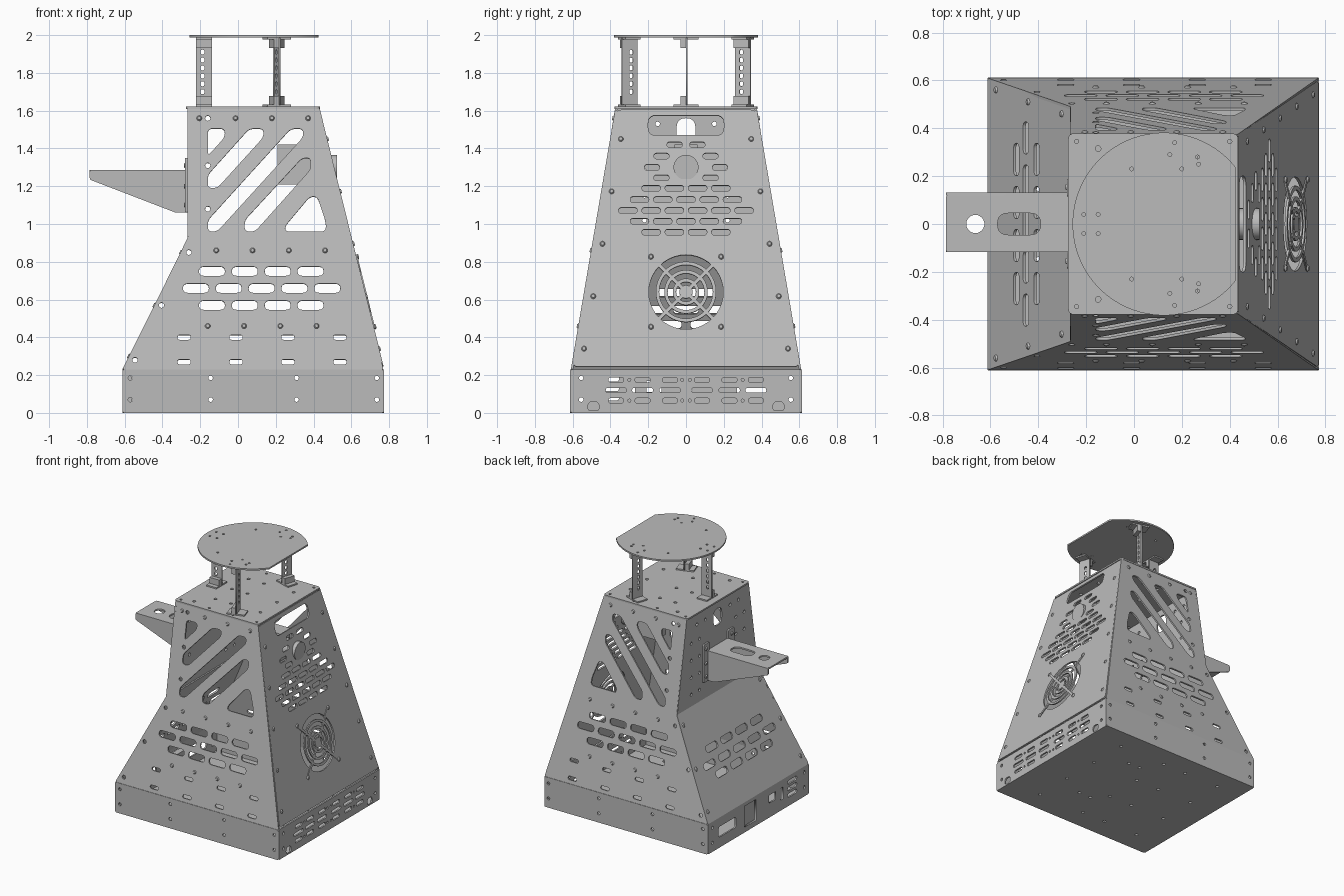
import bpy, bmesh, math
from mathutils import Matrix, Vector

cube = bpy.data.objects.get("Cube")
if cube:
    bpy.data.objects.remove(cube, do_unlink=True)

grey = bpy.data.materials.new("sheet_metal_grey")
grey.use_nodes = True
grey.diffuse_color = (0.5, 0.5, 0.5, 1)
grey.node_tree.nodes["Principled BSDF"].inputs["Base Color"].default_value = (0.5, 0.5, 0.5, 1)
T = 0.012  # sheet thickness


def add(name, bm):
    bmesh.ops.remove_doubles(bm, verts=bm.verts, dist=1e-5)
    bmesh.ops.recalc_face_normals(bm, faces=bm.faces)
    mesh = bpy.data.meshes.new(name)
    bm.to_mesh(mesh)
    bm.free()
    mesh.materials.clear()
    mesh.materials.append(grey)
    ob = bpy.data.objects.new(name, mesh)
    bpy.context.collection.objects.link(ob)
    return ob


# --- 2D outline helpers ---
def rounded(pts, r):
    out = []
    for i, p in enumerate(pts):
        p, a, b = Vector(p), Vector(pts[i - 1]), Vector(pts[(i + 1) % len(pts)])
        s = p + (a - p).normalized() * min(r, (a - p).length * 0.495)
        e = p + (b - p).normalized() * min(r, (b - p).length * 0.495)
        for k in range(6):
            t = k / 5
            out.append(s * (1 - t) ** 2 + p * 2 * t * (1 - t) + e * t * t)
    return out


def rect(x0, x1, y0, y1, r=0):
    pts = [(x0, y0), (x1, y0), (x1, y1), (x0, y1)]
    return rounded(pts, r) if r else pts


def slot(x, y, w, h):
    return rect(x - w / 2, x + w / 2, y - h / 2, y + h / 2, min(w, h) / 2)


def circle(x, y, r, n=12):
    return [(x + r * math.cos(math.tau * i / n), y + r * math.sin(math.tau * i / n)) for i in range(n)]


def row(count, pitch, y, w, h, x=0):
    return [slot(x + (i - (count - 1) / 2) * pitch, y, w, h) for i in range(count)]


def dots(xs, ys, r=0.012):
    return [circle(x, y, r) for x in xs for y in ys]


def frame(u, v, origin):
    u, v = Vector(u), Vector(v)
    n = u.cross(v).normalized()
    return Matrix((u, v, n)).transposed().to_4x4(), Vector(origin)


# --- flat sheet with cut-outs, placed by its width and height directions ---
def sheet(name, place, loops, screws=(), mirror=False, t=T):
    m, o = place
    m = Matrix.Translation(o) @ m
    if mirror:
        m = Matrix.Scale(-1, 4, (0, 1, 0)) @ m
    cu = bpy.data.curves.new(name, 'CURVE')
    cu.dimensions, cu.fill_mode, cu.extrude = '2D', 'BOTH', t / 2
    for loop in loops:
        sp = cu.splines.new('POLY')
        sp.points.add(len(loop) - 1)
        for pt, co in zip(sp.points, loop):
            pt.co = (co[0], co[1], 0, 1)
        sp.use_cyclic_u = True
    tmp = bpy.data.objects.new(name, cu)
    bpy.context.collection.objects.link(tmp)
    dg = bpy.context.evaluated_depsgraph_get()
    mesh = bpy.data.meshes.new_from_object(tmp.evaluated_get(dg))
    bpy.data.objects.remove(tmp)
    bm = bmesh.new()
    bm.from_mesh(mesh)
    bpy.data.meshes.remove(mesh)
    bm.transform(m @ Matrix.Translation((0, 0, -t / 2)))
    add(name, bm)
    if screws:
        bm = bmesh.new()
        for x, y in screws:
            bmesh.ops.create_cone(bm, cap_ends=True, segments=10, radius1=0.015, radius2=0.009, depth=0.008,
                                  matrix=m @ Matrix.Translation((x, y, 0.003)))
        add(name + "_screws", bm)


def box(name, lo, hi, m=Matrix()):
    bm = bmesh.new()
    lo, hi = Vector(lo), Vector(hi)
    bmesh.ops.create_cube(bm, size=1, matrix=m @ Matrix.Translation((lo + hi) / 2) @ Matrix.Diagonal((*(hi - lo), 1)))
    return add(name, bm)


X, Y, Z = (1, 0, 0), (0, 1, 0), (0, 0, 1)

# --- base tray ---
sheet("tray_bottom", frame(X, Y, (0, 0, T)), [rect(-0.61, 0.77, -0.61, 0.61, 0.02)]
      + dots((-0.4, -0.1, 0.1, 0.5), (-0.45, -0.15, 0.15, 0.45)) + dots((0.2, 0.3), (-0.25, 0.3)))
for mir, side in ((False, "right"), (True, "left")):
    sheet("tray_wall_" + side, frame(X, Z, (0, -0.613, 0)),
          [rect(-0.61, 0.77, 0, 0.23, 0.012)] + dots((-0.57, -0.145, 0.31, 0.735), (0.07, 0.185)), mirror=mir)
vents = [slot(s * y, z, 0.11 if z == 0.12 else 0.08, 0.026)
         for z in (0.065, 0.12, 0.175) for y in (0.085, 0.23, 0.37) for s in (-1, 1)]
feet = [rect(s * 0.49 - 0.03, s * 0.49 + 0.03, 0.005, 0.06, 0.028) for s in (-1, 1)]
sheet("tray_vent_wall", frame(Y, Z, (0.772, 0, 0)),
      [rect(-0.61, 0.61, 0, 0.23, 0.012)] + vents + feet + dots((-0.555, 0.555), (0.07, 0.185))
      + dots((-0.3, -0.02, 0.02, 0.3), (0.065, 0.175), 0.008))
sheet("tray_port_wall", frame((0, -1, 0), Z, (-0.612, 0, 0)),
      [rect(-0.61, 0.61, 0, 0.23, 0.012), rect(-0.48, -0.27, 0.08, 0.16, 0.02), rect(-0.17, -0.03, 0.04, 0.2),
       rect(0.13, 0.21, 0.11, 0.17), rect(0.27, 0.3, 0.08, 0.17)]
      + [slot(0.41, z, 0.11, 0.03) for z in (0.08, 0.13, 0.18)] + dots((-0.555, 0.555), (0.07, 0.185)))
box("power_socket", (-0.604, 0.035, 0.045), (-0.56, 0.165, 0.195))

# --- slanted side panels with diagonal windows ---
outline = rounded([(-0.61, 0.23), (0.77, 0.23), (0.432, 1.615), (-0.265, 1.615), (-0.265, 0.93)], 0.01)
windows = [
    [(-0.16, 1.36), (-0.07, 1.46), (-0.07, 1.505), (-0.16, 1.505)],
    [(-0.16, 1.19), (-0.11, 1.19), (0.135, 1.46), (0.135, 1.505), (0.06, 1.505), (-0.16, 1.26)],
    [(-0.16, 0.96), (-0.11, 0.96), (0.345, 1.46), (0.345, 1.505), (0.28, 1.505), (-0.16, 1.02)],
    [(0.035, 0.96), (0.09, 0.96), (0.385, 1.29), (0.385, 1.35), (0.34, 1.35), (0.035, 1.02)],
    [(0.25, 0.96), (0.465, 0.96), (0.465, 1.01), (0.42, 1.145), (0.38, 1.145), (0.25, 0.99)]]
cuts = [rounded(w, 0.025) for w in windows]
for n, z, x in ((4, 0.75, 0.123), (5, 0.66, 0.125), (4, 0.57, 0.123)):
    cuts += row(n, 0.174, z, 0.137, 0.048, x)
for z in (0.4, 0.27):
    cuts += row(4, 0.275, z, 0.07, 0.026, 0.127)
cuts += [circle(x, z, 0.014) for x, z in
         ((-0.16, 1.56), (-0.16, 1.31), (-0.16, 1.08), (-0.26, 0.85), (-0.405, 0.57), (-0.545, 0.28), (0.43, 1.53))
         if z != 1.53]
side_screws = [(x0 + 0.192 * i, z) for x0, z in ((-0.115, 0.86), (-0.16, 0.46), (-0.205, 1.56)) for i in range(4)]
SL = 0.1703
for mir, side in ((False, "right"), (True, "left")):
    sheet("side_panel_" + side, frame(X, (0, SL, 1), (0, -0.649, 0)), [outline] + cuts, side_screws, mir)

# --- vented fan panel ---
fan_place = frame(Y, (-0.248, 0, 1), (0.832, 0, 0))
fan = [rounded([(-0.6, 0.245), (0.6, 0.245), (0.372, 1.605), (-0.372, 1.605)], 0.03),
       rect(-0.2, 0.2, 1.47, 1.575, 0.04), circle(0, 0.64, 0.197, 40)]
for n, z in ((4, 1.19), (5, 1.13), (6, 1.072), (5, 1.015), (4, 0.957)):
    fan += row(n, 0.123, z, 0.098, 0.03)
for y, z in ((0.06, 1.42), (0.13, 1.36), (0.18, 1.3), (0.13, 1.245)):
    fan += [slot(s * y, z, 0.08, 0.03) for s in (-1, 1)]
edge = [(s * (0.345 + 0.0487 * i), 1.45 - 0.2775 * i) for i in range(5) for s in (-1, 1)]
sheet("fan_panel", fan_place, fan, edge)
gm, go = fan_place
lift = (gm, go + gm.col[2].xyz * 0.006)
for i, r in enumerate((0.16, 0.115, 0.07)):
    sheet("fan_guard_ring_%d" % i, lift, [circle(0, 0.64, r, 40), circle(0, 0.64, r - 0.018, 40)], t=0.01)
sheet("fan_guard_hub", lift, [circle(0, 0.64, 0.035, 20)], t=0.01)
for i in range(4):
    a = math.pi / 4 + i * math.pi / 2
    d, w = Vector((math.cos(a), math.sin(a))), Vector((-math.sin(a), math.cos(a))) * 0.009
    c = Vector((0, 0.64))
    sheet("fan_guard_spoke_%d" % i, lift, [[c + d * 0.02 - w, c + d * 0.27 - w, c + d * 0.27 + w, c + d * 0.02 + w]],
          [c + d * 0.262], t=0.01)

# --- round button and its housing ---
bm = bmesh.new()
bmesh.ops.create_cone(bm, cap_ends=True, segments=32, radius1=0.066, radius2=0.066, depth=0.14,
                      matrix=Matrix.Translation((0.455, 0, 1.3)) @ Matrix.Rotation(math.pi / 2, 4, 'Y'))
button = add("round_button", bm)
bpy.context.view_layer.objects.active = button
button.select_set(True)
bpy.ops.object.shade_smooth_by_angle()
button.select_set(False)
box("button_housing", (0.21, -0.06, 1.21), (0.4, 0.06, 1.42))

# --- panels on the arm side ---
sheet("upper_arm_panel", frame((0, -1, 0), Z, (-0.268, 0, 0)),
      [rounded([(-0.487, 0.93), (0.487, 0.93), (0.375, 1.615), (-0.375, 1.615)], 0.015),
       rect(-0.05, 0.05, 1.43, 1.56, 0.05)] + dots((-0.32, -0.22, 0.22, 0.32), (1.02, 1.15, 1.28, 1.41))
      + dots((-0.25, -0.15, 0.15, 0.25), (1.53,)))
low = [rounded([(-0.61, 0.23), (0.61, 0.23), (0.49, 0.93), (-0.49, 0.93)], 0.015)]
for n, z in ((4, 0.47), (5, 0.55), (4, 0.64)):
    low += row(n, 0.18, z, 0.135, 0.045)
sheet("lower_arm_panel", frame((0, -1, 0), (0.5, 0, 1), (-0.727, 0, 0)), low,
      [(s * y, z) for y, z in ((0.56, 0.3), (0.51, 0.57), (0.46, 0.85)) for s in (-1, 1)])

# --- bracket arm ---
sheet("arm_top", frame(X, Y, (0, 0, 1.287)),
      [rect(-0.785, -0.27, -0.117, 0.12, 0.01), circle(-0.663, 0, 0.038, 24), rect(-0.57, -0.39, -0.045, 0.045, 0.044)])
for y, side in ((-0.117, "right"), (0.132, "left")):
    sheet("arm_web_" + side, frame(X, Z, (0, y - T if y > 0 else y, 0)),
          [rounded([(-0.785, 1.287), (-0.27, 1.287), (-0.27, 1.06), (-0.33, 1.06), (-0.785, 1.235)], 0.01)])
for s in (-1, 1):
    sheet("arm_mount_tab", frame((0, -1, 0), Z, (-0.28, 0, 0)),
          [rect(s * 0.15 - 0.035, s * 0.15 + 0.035, 1.06, 1.35, 0.01)],
          [(s * 0.155, z) for z in (1.1, 1.2, 1.31)])

# --- top deck ---
sheet("top_deck", frame(X, Y, (0, 0, 1.622)), [rect(-0.275, 0.435, -0.378, 0.378, 0.025)]
      + dots((-0.15,), (-0.315, 0.315)) + dots((-0.05, 0.08, 0.33), (-0.2, 0, 0.2))
      + dots((-0.24, 0.0, 0.2, 0.4), (-0.345, 0.345), 0.009))

# --- round platform with one flat edge ---
R, CX, flat = 0.382, 0.125, 0.427
half = math.acos((flat - CX) / R)
disc = [(CX + R * math.cos(a), R * math.sin(a)) for a in
        (half + (math.tau - 2 * half) * i / 63 for i in range(64))]
holes = dots((-0.21, -0.15), (-0.04, 0.04), 0.008) + dots((-0.01, 0.2), (-0.23, 0.23), 0.008)
holes += [circle(x, s * y, 0.008) for x, y in ((0.15, 0.29), (0.17, 0.34), (0.27, 0.25), (0.265, 0.28)) for s in (-1, 1)]
sheet("round_platform", frame(X, Y, (0, 0, 2.0)), [disc] + holes)

# --- three perforated posts with brackets at both ends ---
for i, (x, y, deg) in enumerate(((-0.18, 0, 0), (0.205, 0.3, 72), (0.205, -0.3, -72))):
    turn = Matrix.Translation((x, y, 0)) @ Matrix.Rotation(math.radians(deg), 4, 'Z')
    u = turn.to_3x3() @ Vector(X)
    sheet("post_%d" % i, frame(u, Z, (x, y, 0)),
          [rect(-0.043, 0.043, 1.63, 1.985)] + [slot(-0.008, 1.7 + 0.042 * k, 0.02, 0.026) for k in range(6)], t=0.008)
    for end, z, sgn in (("foot", 1.622, 1), ("head", 1.988, -1)):
        zs = lambda d: sorted((z, z + sgn * d))
        a, b = zs(0.01), zs(0.055)
        box("post_%s_plate_%d" % (end, i), (-0.042, -0.065, a[0]), (0.042, 0.065, a[1]), turn)
        box("post_%s_block_%d" % (end, i), (-0.042, -0.03, b[0]), (0.042, 0.004, b[1]), turn)
